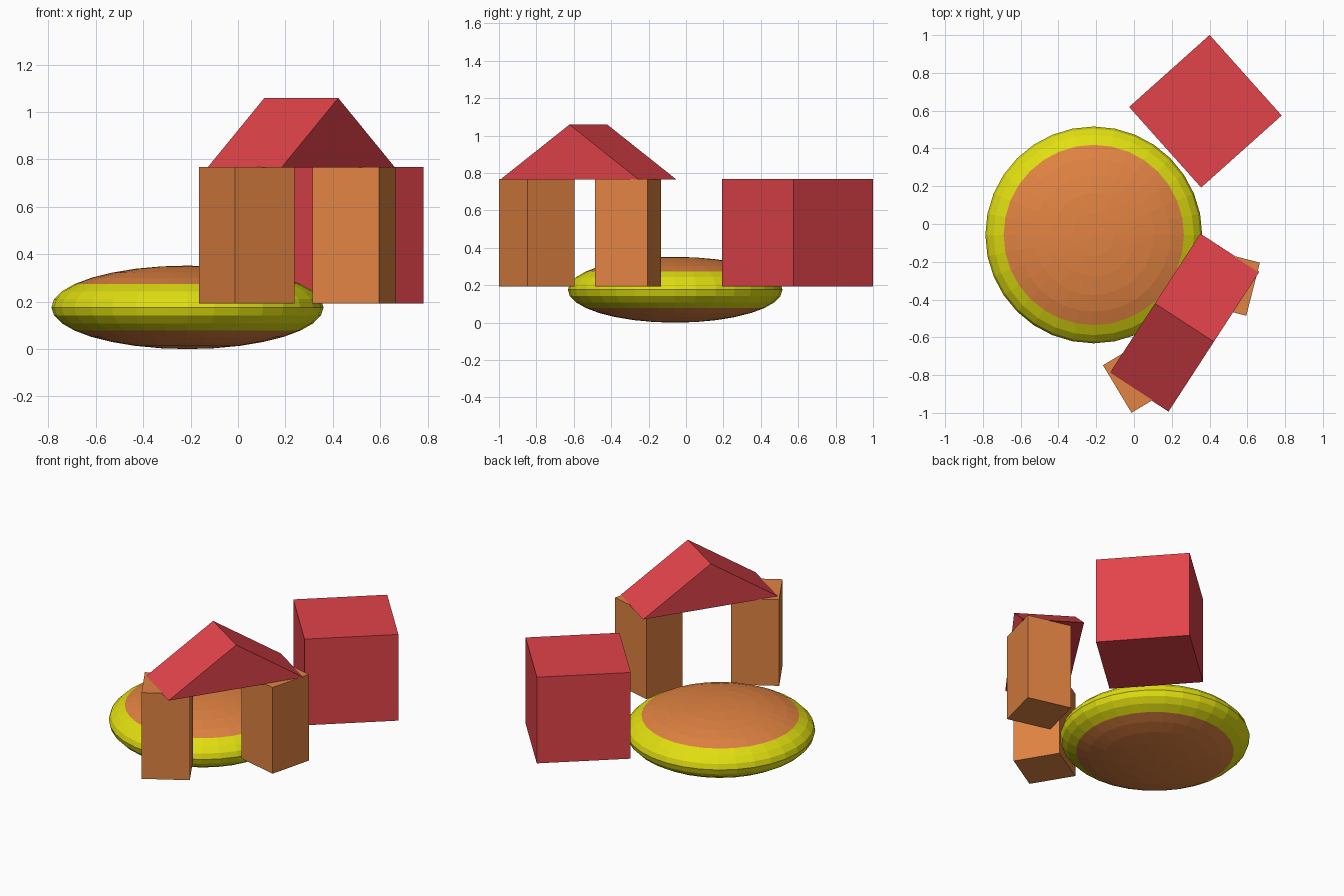
import bpy, bmesh, math
from mathutils import Matrix

if "Cube" in bpy.data.objects:
    bpy.data.objects.remove(bpy.data.objects["Cube"])


def material(name, rgb):
    m = bpy.data.materials.new(name)
    lin = [((c / 255 + 0.055) / 1.055) ** 2.4 if c > 10 else c / 255 / 12.92 for c in rgb]
    m.diffuse_color = (*lin, 1)
    m.use_nodes = True
    m.node_tree.nodes["Principled BSDF"].inputs["Base Color"].default_value = m.diffuse_color
    return m


RED = material("red", (226, 67, 74))
ORANGE = material("orange", (225, 131, 66))
YELLOW = material("yellow", (224, 222, 16))


def finish(name, bm, mats):
    bmesh.ops.recalc_face_normals(bm, faces=bm.faces)
    me = bpy.data.meshes.new(name)
    bm.to_mesh(me)
    bm.free()
    for m in mats:
        me.materials.append(m)
    ob = bpy.data.objects.new(name, me)
    bpy.context.collection.objects.link(ob)
    return ob


def block(name, mat, x, y, side, angle, z0=0.193, z1=0.768):
    bm = bmesh.new()
    bmesh.ops.create_cube(bm, size=1, matrix=Matrix.Diagonal((side, side, z1 - z0, 1)))
    ob = finish(name, bm, [mat])
    ob.location = (x, y, (z0 + z1) / 2)
    ob.rotation_euler.z = math.radians(angle)


# Flattened round disc: yellow rim, orange caps above and below
bm = bmesh.new()
bmesh.ops.create_uvsphere(bm, u_segments=32, v_segments=16, radius=1)
for f in bm.faces:
    f.material_index = 1 if abs(f.calc_center_median().z) < 0.555 else 0
bmesh.ops.scale(bm, vec=(0.574, 0.574, 0.176), verts=bm.verts)
disc = finish("disc", bm, [ORANGE, YELLOW])
disc.location = (-0.213, -0.058, 0.176)

# Cube and the two pillars
block("cube", RED, 0.378, 0.597, 0.572, -48.2)
block("left_pillar", ORANGE, 0.037, -0.798, 0.293, 31)
block("right_pillar", ORANGE, 0.490, -0.309, 0.290, -14.4)

# Triangular roof prism, lying across the pillars
L, W, H = 0.882, 0.372, 0.294
bm = bmesh.new()
ends = [[bm.verts.new(p) for p in ((-L / 2, s * W / 2, 0), (L / 2, s * W / 2, 0), (0, s * W / 2, H))]
        for s in (-1, 1)]
for tri in ends:
    bm.faces.new(tri)
for i in range(3):
    j = (i + 1) % 3
    bm.faces.new((ends[0][i], ends[0][j], ends[1][j], ends[1][i]))
roof = finish("roof", bm, [RED])
roof.location = (0.267, -0.522, 0.765)
roof.rotation_euler.z = math.radians(57)
